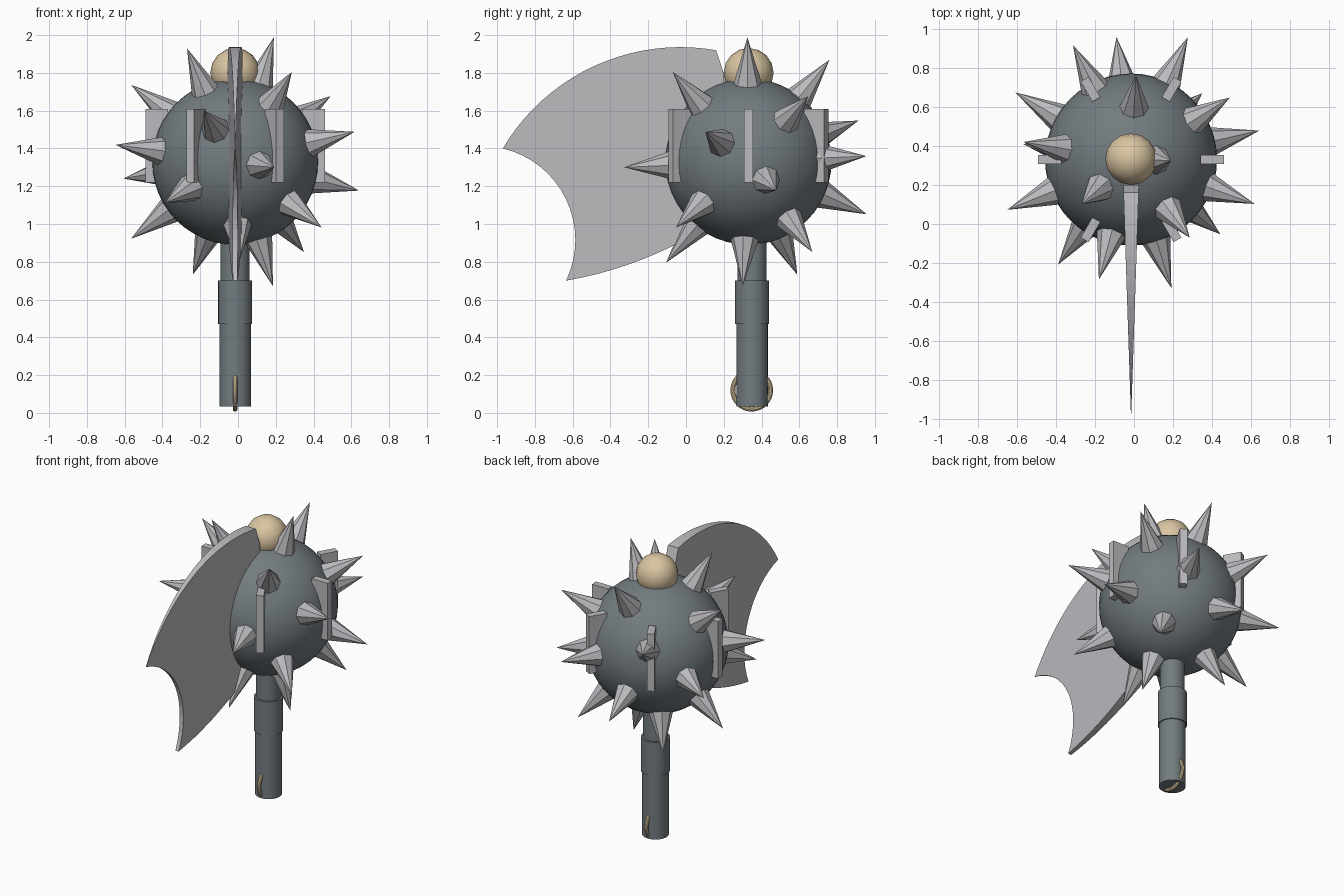
import bpy, bmesh, math
from mathutils import Vector, Matrix

if "Cube" in bpy.data.objects:
    bpy.data.objects.remove(bpy.data.objects["Cube"])


def material(name, rgb):
    m = bpy.data.materials.new(name)
    m.diffuse_color = (*rgb, 1)
    m.use_nodes = True
    m.node_tree.nodes["Principled BSDF"].inputs["Base Color"].default_value = m.diffuse_color
    return m


slate = material("dark slate", (0.17, 0.20, 0.215))
steel = material("light steel", (0.50, 0.50, 0.525))
tan = material("pale gold", (0.70, 0.56, 0.36))

CX = -0.015
C = Vector((CX, 0.33, 1.33))      # centre of the spiked head
HEAD_R, TIP_R = 0.44, 0.69


def finish(name, mat, smooth=False):
    ob = bpy.context.object
    ob.name = name
    ob.data.materials.append(mat)
    if smooth:
        bpy.ops.object.shade_smooth_by_angle(angle=math.radians(35))
    return ob


def ball(name, loc, r, seg, rings, mat):
    bpy.ops.mesh.primitive_uv_sphere_add(segments=seg, ring_count=rings, radius=r, location=loc)
    return finish(name, mat, True)


def rod(name, r, z0, z1):
    bpy.ops.mesh.primitive_cylinder_add(vertices=32, radius=r, depth=z1 - z0,
                                        location=(CX, 0.35, (z0 + z1) / 2))
    return finish(name, slate, True)


# Head and top knob
ball("head", C, HEAD_R, 48, 24, slate)
ball("top_knob", (CX, 0.332, 1.80), 0.132, 16, 8, tan)

# Handle: neck, collar, grip, and hanging ring
rod("neck", 0.077, 0.68, 1.0)
rod("collar", 0.09, 0.47, 0.70)
rod("grip", 0.083, 0.035, 0.48)
bpy.ops.mesh.primitive_torus_add(major_segments=32, minor_segments=10, major_radius=0.10,
                                 minor_radius=0.013, location=(CX, 0.348, 0.12),
                                 rotation=(0, math.pi / 2, 0))
finish("hanging_ring", tan, True)

# Six upright fins around the head
for i in range(6):
    a = i * math.pi / 3
    d = Vector((math.cos(a), math.sin(a), 0))
    p = C + d * 0.415
    p.z = 1.415
    bpy.ops.mesh.primitive_cube_add(size=1, location=p, rotation=(0, 0, a))
    bpy.context.object.scale = (0.12, 0.047, 0.39)
    finish("fin", steel)

# Spikes pointing out of the head in these directions
directions = [
    (.205, -.005, .66), (-.255, -.23, .60), (.30, -.40, .475), (.025, .43, .54),
    (-.555, .09, .41), (.51, .32, .35), (.64, -.23, .16), (.665, .15, -.155),
    (-.64, -.26, .09), (-.595, .345, -.09), (-.56, .08, -.415), (.46, -.385, -.35),
    (.365, .34, -.48), (-.225, .26, -.60), (.20, -.03, -.66), (.02, -.44, -.54),
    (-.30, .59, .22), (.295, .635, .03), (-.075, .63, -.28), (.21, -.67, -.03),
    (-.165, -.615, .27), (-.375, -.54, -.22),
]
BASE_R = 0.40
for v in directions:
    d = Vector(v).normalized()
    bpy.ops.mesh.primitive_cone_add(vertices=8, radius1=0.084, radius2=0, depth=TIP_R - BASE_R,
                                    location=C + d * (TIP_R + BASE_R) / 2,
                                    rotation=d.to_track_quat('Z', 'Y').to_euler())
    finish("spike", steel)


# Axe blade: arcs through three points, thinning toward the cutting edge
def arc(p, q, r, n):
    (ax, ay), (bx, by), (cx, cy) = p, q, r
    k = 2 * (ax * (by - cy) + bx * (cy - ay) + cx * (ay - by))
    a2, b2, c2 = ax * ax + ay * ay, bx * bx + by * by, cx * cx + cy * cy
    ux = (a2 * (by - cy) + b2 * (cy - ay) + c2 * (ay - by)) / k
    uy = (a2 * (cx - bx) + b2 * (ax - cx) + c2 * (bx - ax)) / k
    rad = math.hypot(ax - ux, ay - uy)
    t0 = math.atan2(ay - uy, ax - ux)
    t1 = math.atan2(cy - uy, cx - ux)
    sweep = (t1 - t0 + math.pi) % (2 * math.pi) - math.pi
    return [(ux + rad * math.cos(t0 + sweep * i / n),
             uy + rad * math.sin(t0 + sweep * i / n)) for i in range(n)]


back_top, tip, heel, root = (0.16, 1.92), (-0.97, 1.40), (-0.635, 0.70), (0.0, 0.92)
outline = arc(back_top, (-0.455, 1.85), tip, 20)
outline += arc(tip, (-0.69, 1.22), heel, 16)
outline += arc(heel, (-0.30, 0.787), root, 8)
outline += [root, (0.20, 1.10), (0.20, 1.80)]

bm = bmesh.new()
sides = []
for s in (-1, 1):
    sides.append([bm.verts.new((CX + s * (0.001 + 0.039 * (y + 0.97) / 1.17), y, z))
                  for y, z in outline])
bm.faces.new(sides[0])
bm.faces.new(sides[1][::-1])
n = len(outline)
for i in range(n):
    j = (i + 1) % n
    bm.faces.new((sides[0][j], sides[0][i], sides[1][i], sides[1][j]))
bmesh.ops.recalc_face_normals(bm, faces=bm.faces)
me = bpy.data.meshes.new("axe_blade")
bm.to_mesh(me)
bm.free()
blade = bpy.data.objects.new("axe_blade", me)
bpy.context.collection.objects.link(blade)
me.materials.append(steel)
